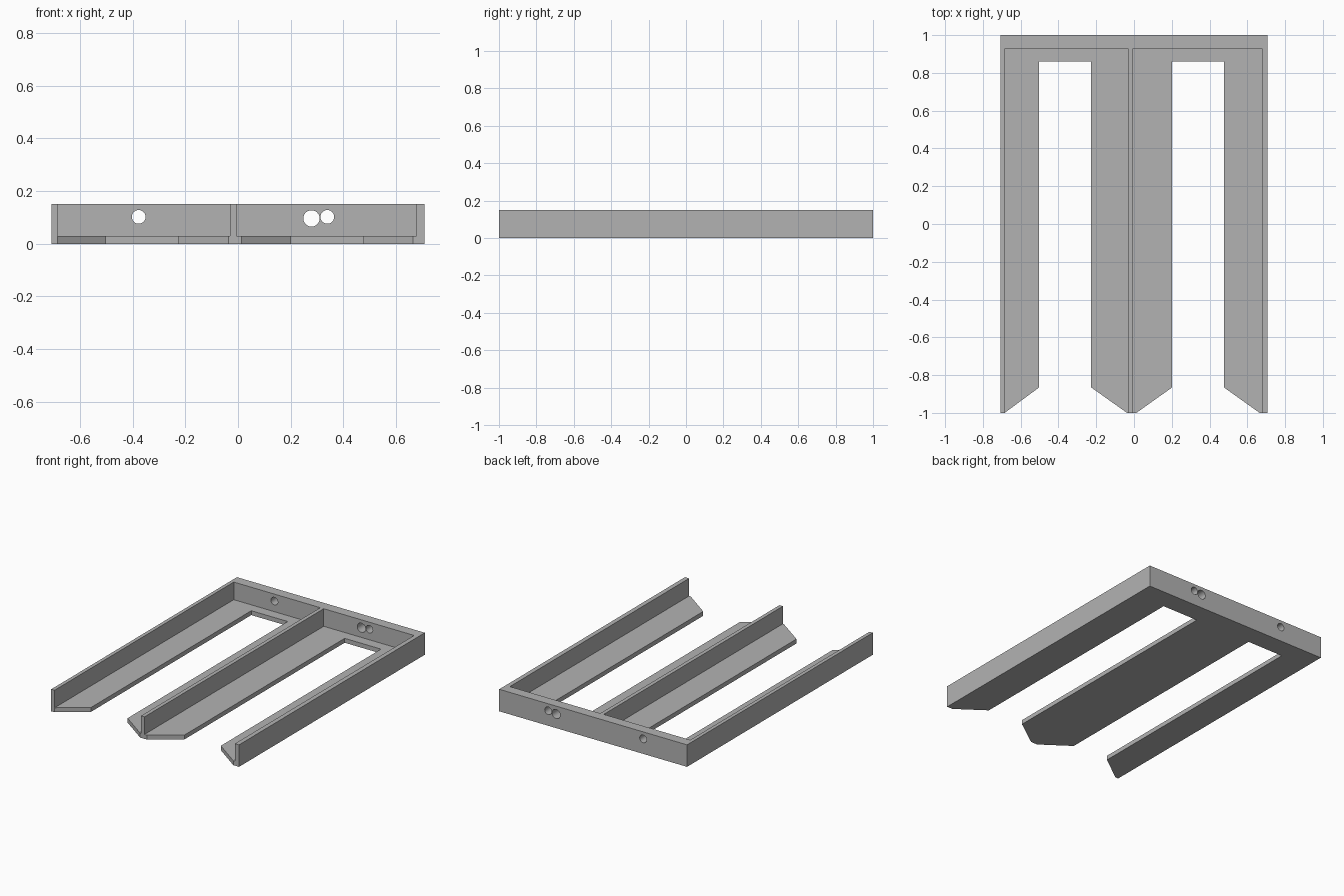
import bpy
import bmesh
from math import radians

cube = bpy.data.objects.get("Cube")
if cube:
    bpy.data.objects.remove(cube, do_unlink=True)

grey = bpy.data.materials.new("plain grey")
grey.use_nodes = True
colour = (0.45, 0.45, 0.45, 1)
grey.diffuse_color = colour
grey.node_tree.nodes["Principled BSDF"].inputs["Base Color"].default_value = colour

SIDE, BACK, FRONT = 0.708, 1.0, -1.0
FLOOR, TOP = 0.03, 0.15


def prism(name, outline, z0, z1):
    """Extrude a plan outline between two heights."""
    bm = bmesh.new()
    face = bm.faces.new([bm.verts.new((x, y, z0)) for x, y in outline])
    grown = bmesh.ops.extrude_face_region(bm, geom=[face])["geom"]
    verts = [v for v in grown if isinstance(v, bmesh.types.BMVert)]
    bmesh.ops.translate(bm, verts=verts, vec=(0, 0, z1 - z0))
    bmesh.ops.recalc_face_normals(bm, faces=bm.faces)
    mesh = bpy.data.meshes.new(name)
    bm.to_mesh(mesh)
    bm.free()
    mesh.materials.append(grey)
    obj = bpy.data.objects.new(name, mesh)
    bpy.context.collection.objects.link(obj)
    return obj


def comb(slots, inner_y):
    """Outline of a back strip with prongs left between slots.
    Each slot gives its x range at the inner end and at the front tip."""
    points = [(SIDE, FRONT), (SIDE, BACK), (-SIDE, BACK), (-SIDE, FRONT)]
    for x0, x1, tip0, tip1, tip_y in slots:
        points += [(tip0, FRONT), (x0, tip_y), (x0, inner_y),
                   (x1, inner_y), (x1, tip_y), (tip1, FRONT)]
    return points


# Floor rails with pointed front ends
prism("floor_rails", comb([(-0.502, -0.227, -0.685, -0.037, -0.865),
                           (0.202, 0.476, 0.013, 0.665, -0.865)], 0.86), 0, FLOOR)

# Thin upright walls and the thicker back wall
walls = prism("upright_walls", comb([(-0.683, -0.031, -0.683, -0.031, 0),
                                     (-0.005, 0.677, -0.005, 0.677, 0)], 0.93), FLOOR, TOP)

# Round holes through the back wall
for i, (x, z, r) in enumerate([(-0.377, 0.102, 0.026),
                               (0.279, 0.096, 0.031),
                               (0.339, 0.102, 0.026)]):
    bpy.ops.mesh.primitive_cylinder_add(vertices=40, radius=r, depth=0.2,
                                        location=(x, 0.965, z),
                                        rotation=(radians(90), 0, 0))
    cutter = bpy.context.object
    cutter.name = f"hole_cutter_{i + 1}"
    cutter.data.materials.append(grey)
    cutter.hide_render = True
    cutter.hide_viewport = True
    cut = walls.modifiers.new(f"hole_{i + 1}", "BOOLEAN")
    cut.operation = "DIFFERENCE"
    cut.solver = "EXACT"
    cut.object = cutter

# Smooth hole walls while keeping edges sharp
bpy.ops.object.select_all(action="DESELECT")
walls.select_set(True)
bpy.context.view_layer.objects.active = walls
for cut in list(walls.modifiers):
    bpy.ops.object.modifier_apply(modifier=cut.name)
for obj in [o for o in bpy.data.objects if o.name.startswith("hole_cutter")]:
    bpy.data.objects.remove(obj, do_unlink=True)
bpy.ops.object.shade_smooth_by_angle(angle=radians(30))
